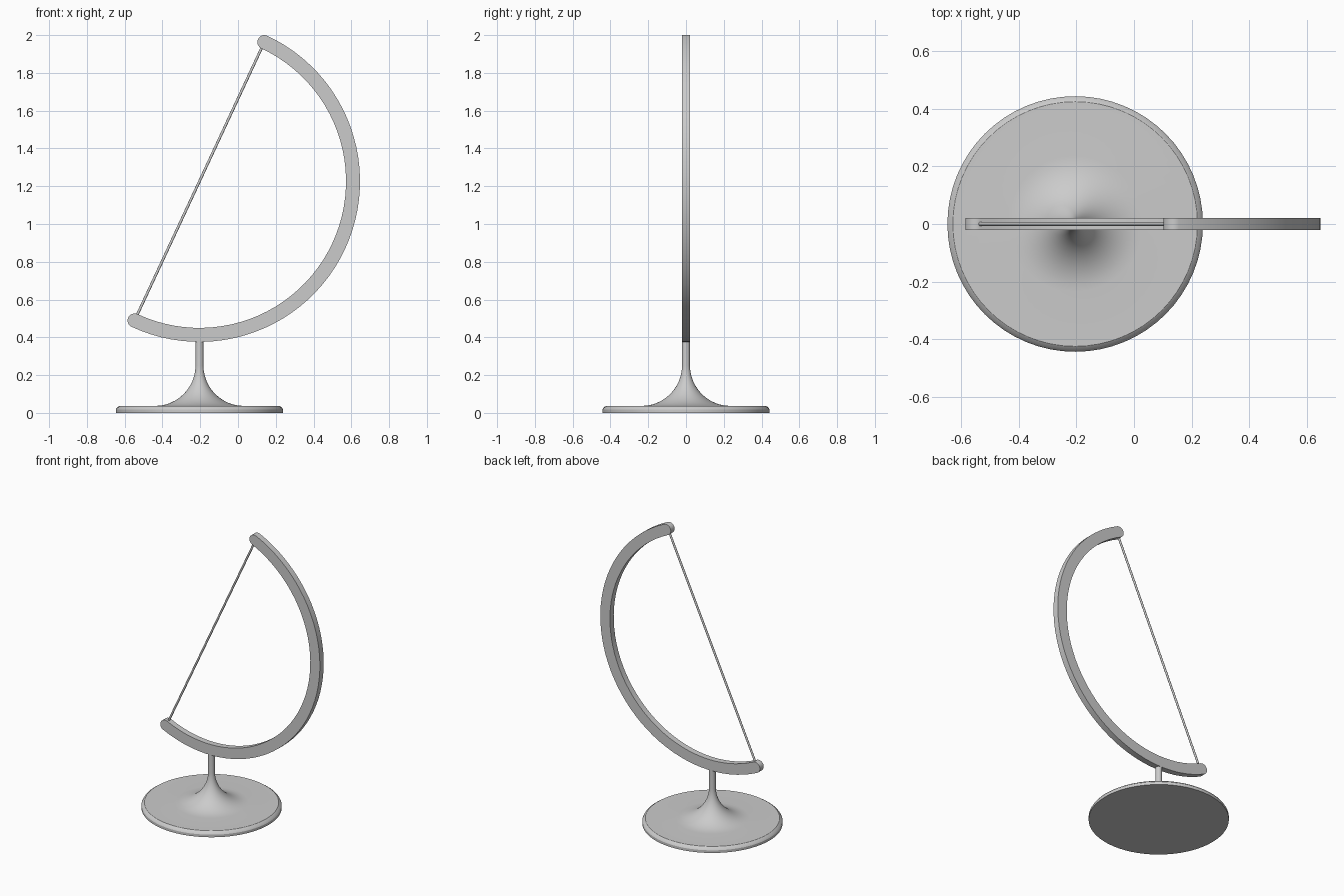
import bpy, bmesh
from math import sin, cos, pi, radians
from mathutils import Vector

if "Cube" in bpy.data.objects:
    bpy.data.objects.remove(bpy.data.objects["Cube"])

CX, CZ = -0.204, 1.226            # centre of the arc
R, HW, HD = 0.813, 0.037, 0.021   # mid radius, half width, half depth
TILT = radians(65)


def finish(bm, name, angle=30):
    bmesh.ops.remove_doubles(bm, verts=bm.verts, dist=1e-5)
    bmesh.ops.recalc_face_normals(bm, faces=bm.faces)
    me = bpy.data.meshes.new(name)
    bm.to_mesh(me)
    bm.free()
    ob = bpy.data.objects.new(name, me)
    bpy.context.collection.objects.link(ob)
    bpy.ops.object.select_all(action='DESELECT')
    ob.select_set(True)
    bpy.context.view_layer.objects.active = ob
    bpy.ops.object.shade_smooth_by_angle(angle=radians(angle))
    return ob


# Pedestal: lathed disc foot with flared neck
profile = [(0, 0), (0.443, 0), (0.443, 0.018), (0.437, 0.028), (0.424, 0.037)]
fr, n = 0.214, 12
for i in range(n + 1):
    a = pi / 2 * i / n
    profile.append((0.235 - fr * sin(a), 0.037 + fr * (1 - cos(a))))
profile += [(0.021, 0.39), (0, 0.39)]
bm = bmesh.new()
pts = [bm.verts.new((r, 0, z)) for r, z in profile]
edges = [bm.edges.new(p) for p in zip(pts, pts[1:])]
bmesh.ops.spin(bm, geom=pts + edges, cent=(0, 0, 0), axis=(0, 0, 1),
               angle=2 * pi, steps=64)
finish(bm, "pedestal").location.x = CX

# Arc: flat half ring with rounded ends, as (angle, tangent offset, half width)
stations = []
caps = [pi / 2 * i / 8 for i in range(9)]
start, end = TILT - pi, TILT
stations += [(start, -HW * sin(a), HW * cos(a)) for a in reversed(caps)]
stations += [(start + pi * i / 48, 0, HW) for i in range(1, 48)]
stations += [(end, HW * sin(a), HW * cos(a)) for a in caps]
bm = bmesh.new()
rings = []
for t, off, w in stations:
    radial = Vector((cos(t), 0, sin(t)))
    tangent = Vector((-sin(t), 0, cos(t)))
    c = Vector((CX, 0, CZ)) + tangent * off
    w = max(w, 0.001)
    rings.append([bm.verts.new(c + radial * (R + s * w) + Vector((0, d * HD, 0)))
                  for s, d in ((-1, -1), (1, -1), (1, 1), (-1, 1))])
for a, b in zip(rings, rings[1:]):
    for i in range(4):
        j = (i + 1) % 4
        bm.faces.new((a[i], a[j], b[j], b[i]))
bm.faces.new(rings[0])
bm.faces.new(rings[-1])
finish(bm, "meridian_arc")

# Axis rod joining the two arc ends
axis = Vector((cos(TILT), 0, sin(TILT)))
bm = bmesh.new()
bmesh.ops.create_cone(bm, cap_ends=True, segments=16, radius1=0.007,
                      radius2=0.007, depth=2 * (R - 0.02))
rod = finish(bm, "axis_rod")
rod.location = (CX, 0, CZ)
rod.rotation_euler = axis.to_track_quat('Z', 'Y').to_euler()
